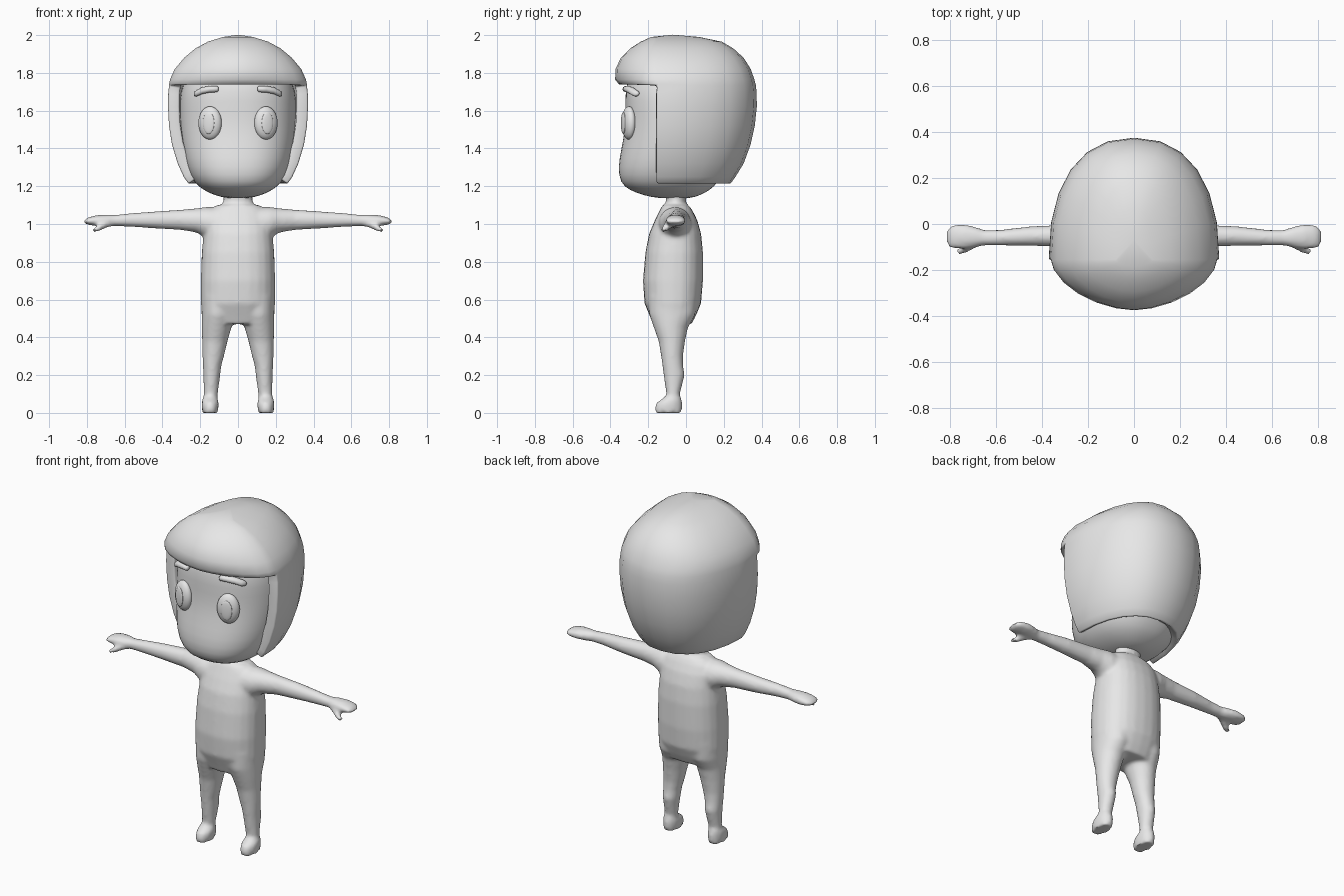
import bpy, bmesh, math
from mathutils import Matrix

grey = bpy.data.materials.new("plain_grey")
grey.diffuse_color = (0.8, 0.8, 0.8, 1)


def spow(v, p):
    return math.copysign(abs(v) ** p, v)


def loft(bm, axis, sections, n=24, e=2.0, flip=1):
    """Skin sections (pos, u0, u1, v0, v1); axis z: u=x v=y, axis x: u=y v=z."""
    rings = []
    for pos, u0, u1, v0, v1 in sections:
        ring = []
        for k in range(n):
            a = 2 * math.pi * k / n
            u = (u0 + u1) / 2 + (u1 - u0) / 2 * spow(math.cos(a), 2 / e)
            v = (v0 + v1) / 2 + (v1 - v0) / 2 * spow(math.sin(a), 2 / e)
            co = (flip * u, v, pos) if axis == 'z' else (flip * pos, u, v)
            ring.append(bm.verts.new(co))
        rings.append(ring)
    for a, b in zip(rings, rings[1:]):
        for k in range(n):
            j = (k + 1) % n
            bm.faces.new((a[k], a[j], b[j], b[k]))
    bm.faces.new(rings[0])
    bm.faces.new(rings[-1])


def finish(name, bm):
    bmesh.ops.recalc_face_normals(bm, faces=bm.faces)
    for f in bm.faces:
        f.smooth = True
    me = bpy.data.meshes.new(name)
    bm.to_mesh(me)
    bm.free()
    me.materials.append(grey)
    ob = bpy.data.objects.new(name, me)
    bpy.context.collection.objects.link(ob)
    return ob


def apply_and_shade(ob, angle):
    bpy.ops.object.select_all(action='DESELECT')
    ob.select_set(True)
    bpy.context.view_layer.objects.active = ob
    for m in list(ob.modifiers):
        bpy.ops.object.modifier_apply(modifier=m.name)
    bpy.ops.object.shade_smooth_by_angle(angle=math.radians(angle))


# Body: overlapping torso, neck, limbs and feet fused into one smooth skin
bm = bmesh.new()
loft(bm, 'z', [(.47, -.17, .17, -.175, .03), (.52, -.19, .19, -.195, .055),
               (.58, -.197, .197, -.22, .08), (.70, -.197, .197, -.228, .09),
               (.85, -.192, .192, -.215, .09), (.95, -.182, .182, -.195, .08),
               (1.02, -.175, .175, -.165, .06), (1.07, -.155, .155, -.14, .035),
               (1.10, -.11, .11, -.125, .015)], e=2.3)
loft(bm, 'z', [(1.04, -.13, .13, -.125, .02), (1.10, -.085, .085, -.11, .0),
               (1.13, -.075, .075, -.105, -.0), (1.2, -.09, .09, -.12, .02)])
for s in (1, -1):
    # legs
    loft(bm, 'z', [(.62, .01, .195, -.2, .06), (.52, .018, .193, -.195, .05),
                   (.45, .035, .192, -.17, .01), (.38, .055, .19, -.145, -.005),
                   (.30, .074, .188, -.132, -.016), (.25, .088, .186, -.125, -.015),
                   (.20, .094, .184, -.119, -.007), (.14, .102, .182, -.11, -.022),
                   (.09, .108, .182, -.103, -.035), (.03, .11, .185, -.105, -.03)],
         flip=s)
    # feet
    loft(bm, 'z', [(.0, .108, .188, -.165, -.022), (.03, .103, .192, -.166, -.02),
                   (.055, .102, .192, -.155, -.02), (.075, .108, .188, -.125, -.024),
                   (.09, .115, .18, -.105, -.03)], flip=s)
    # arms with mitten hands
    loft(bm, 'x', [(.10, -.15, .03, .90, 1.09), (.17, -.14, .025, .925, 1.09),
                   (.22, -.12, .01, .955, 1.083), (.30, -.1, -.003, .968, 1.076),
                   (.45, -.095, -.01, .977, 1.066), (.58, -.094, -.025, .986, 1.056),
                   (.65, -.094, -.026, .988, 1.048), (.69, -.102, -.012, .987, 1.05),
                   (.74, -.11, .0, .988, 1.048), (.785, -.108, -.002, .994, 1.038),
                   (.805, -.1, -.015, 1.0, 1.028), (.814, -.085, -.03, 1.005, 1.02)],
         flip=s)
    # thumbs
    loft(bm, 'x', [(.66, -.09, -.05, .99, 1.03), (.70, -.11, -.065, .978, 1.018),
                   (.735, -.13, -.085, .962, .998), (.757, -.136, -.098, .955, .984),
                   (.77, -.13, -.108, .96, .976)], n=12, flip=s)
body = finish("body", bm)
m = body.modifiers.new("fuse", 'REMESH')
m.mode = 'VOXEL'
m.voxel_size = .011
m.use_smooth_shade = True
m = body.modifiers.new("blend", 'SMOOTH')
m.factor = .5
m.iterations = 5
apply_and_shade(body, 50)

# Head
bm = bmesh.new()
loft(bm, 'z', [(1.135, -.05, .05, -.14, .02), (1.15, -.12, .12, -.22, .07),
               (1.18, -.185, .185, -.305, .13), (1.22, -.235, .235, -.35, .17),
               (1.30, -.276, .276, -.362, .22), (1.40, -.298, .298, -.343, .26),
               (1.50, -.31, .31, -.324, .28), (1.60, -.312, .312, -.32, .29),
               (1.70, -.308, .308, -.325, .28), (1.80, -.27, .27, -.3, .24),
               (1.86, -.2, .2, -.22, .18)], n=32, e=2.3)
head = finish("head", bm)
head.modifiers.new("round", 'SUBSURF').levels = 1
apply_and_shade(head, 60)

# Hair: helmet shell, open in front of the ears below the fringe
Y0, N, FRINGE = -.155, 24, 1.735
rows = [(1.212, .262, -.3, .235), (1.25, .288, -.3, .262), (1.32, .32, -.3, .305),
        (1.42, .35, -.3, .342), (1.52, .366, -.3, .364), (1.62, .371, -.3, .375),
        (1.69, .37, -.34, .374), (FRINGE, .364, -.352, .37),
        (1.765, .36, -.375, .362), (1.82, .335, -.373, .343), (1.88, .285, -.345, .305),
        (1.93, .225, -.295, .25), (1.965, .16, -.24, .19), (1.99, .08, -.185, .07)]
bm = bmesh.new()
rings = []
for z, rx, yf, yb in rows:
    ring = []
    for k in range(N):
        c, s = math.cos(2 * math.pi * k / N), math.sin(2 * math.pi * k / N)
        back = k <= N // 2
        e = 2.3 if back else 1.75
        y = Y0 + (yb - Y0 if back else Y0 - yf) * spow(s, 2 / e)
        ring.append(bm.verts.new((rx * spow(c, 2 / e), y, z)))
    rings.append(ring)
for row, (a, b) in enumerate(zip(rings, rings[1:])):
    for k in range(N):
        if k >= N // 2 and rows[row][0] < FRINGE:
            continue
        j = (k + 1) % N
        bm.faces.new((a[k], a[j], b[j], b[k]))
apex = bm.verts.new((0, -.07, 2.002))
for k in range(N):
    bm.faces.new((rings[-1][k], rings[-1][(k + 1) % N], apex))
bmesh.ops.delete(bm, geom=[v for v in bm.verts if not v.link_faces], context='VERTS')
hair = finish("hair", bm)
m = hair.modifiers.new("thickness", 'SOLIDIFY')
m.thickness = .06
m.offset = -1
m = hair.modifiers.new("soft_rim", 'BEVEL')
m.width = .012
m.segments = 2
m.limit_method = 'ANGLE'
m.angle_limit = math.radians(55)
apply_and_shade(hair, 50)


# Eyes, pupils and eyebrows
def ellipsoid(name, loc, scale, turn):
    bm = bmesh.new()
    bmesh.ops.create_uvsphere(bm, u_segments=24, v_segments=16, radius=1)
    bm.transform(Matrix.Translation(loc) @ Matrix.Rotation(turn, 4, 'Z')
                 @ Matrix.Diagonal((*scale, 1)))
    return finish(name, bm)


for s, side in ((1, "left"), (-1, "right")):
    turn = s * math.radians(18)
    ellipsoid(side + "_eye", (s * .148, -.302, 1.535), (.064, .036, .088), turn)
    ellipsoid(side + "_pupil", (s * .156, -.332, 1.535), (.032, .009, .058), turn)
    bm = bmesh.new()
    loft(bm, 'x', [(.103, -.328, -.308, 1.706, 1.724), (.112, -.336, -.3, 1.698, 1.731),
                   (.15, -.328, -.288, 1.696, 1.731), (.19, -.31, -.268, 1.688, 1.724),
                   (.22, -.288, -.246, 1.675, 1.708), (.232, -.27, -.248, 1.678, 1.698)],
         n=12, flip=s)
    finish(side + "_eyebrow", bm)
